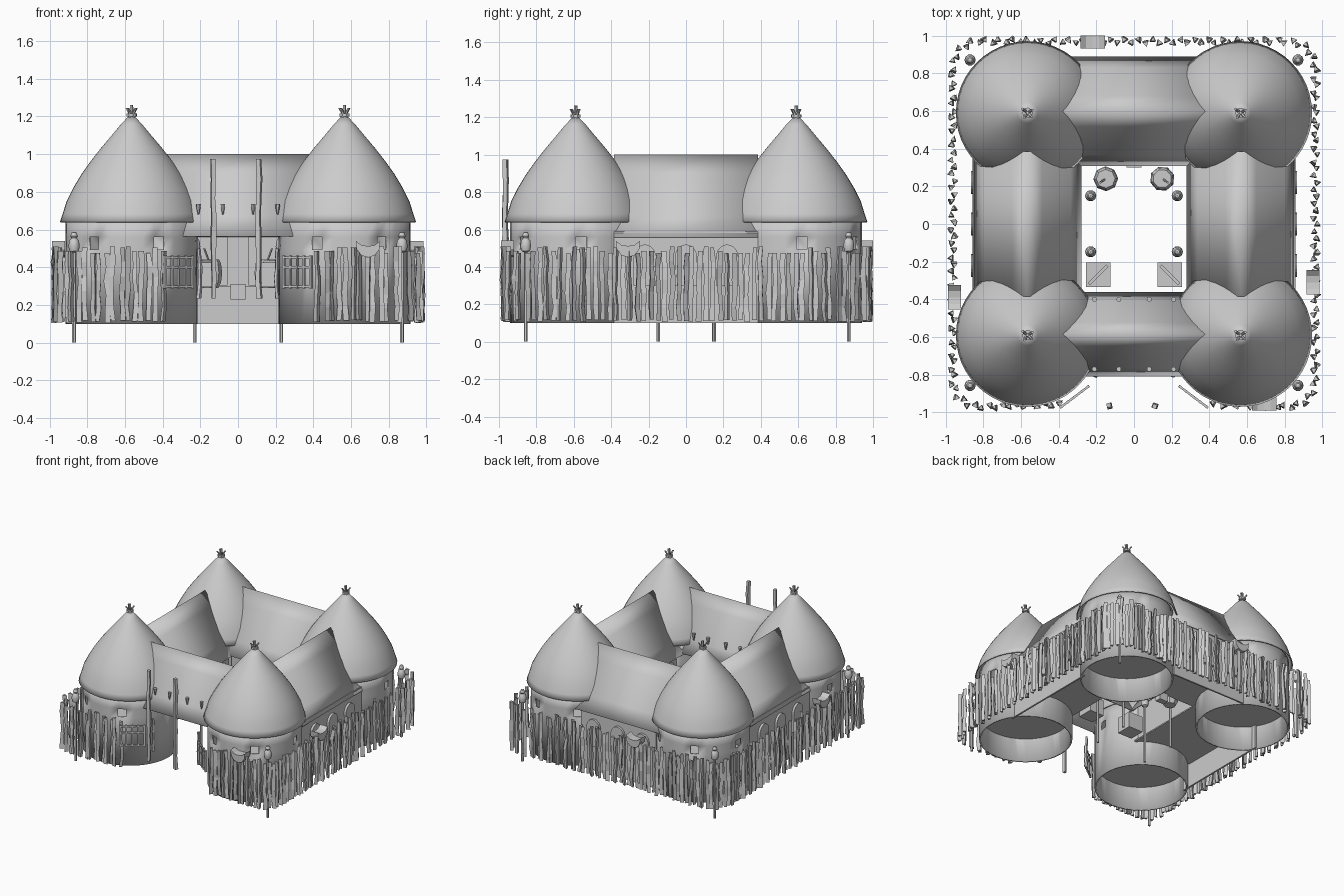
import bpy, math, random
from mathutils import Vector, Matrix

if "Cube" in bpy.data.objects:
    bpy.data.objects.remove(bpy.data.objects["Cube"])
random.seed(4)
TAU = math.tau


def mesh_obj(name, verts, faces, thick=0, smooth=0):
    me = bpy.data.meshes.new(name)
    me.from_pydata(verts, [], faces)
    ob = bpy.data.objects.new(name, me)
    bpy.context.collection.objects.link(ob)
    if thick:
        mod = ob.modifiers.new("thickness", 'SOLIDIFY')
        mod.thickness, mod.offset = thick, -1
    if smooth:
        bpy.ops.object.select_all(action='DESELECT')
        bpy.context.view_layer.objects.active = ob
        ob.select_set(True)
        bpy.ops.object.shade_smooth_by_angle(angle=math.radians(smooth))
    return ob


def lathe(profile, n, centre=(0, 0), skip=lambda row, i: False):
    """Revolve (radius, z) points listed bottom to top."""
    v = [(centre[0] + r * math.cos(TAU * i / n), centre[1] + r * math.sin(TAU * i / n), z)
         for r, z in profile for i in range(n)]
    f = [(k * n + i, k * n + (i + 1) % n, (k + 1) * n + (i + 1) % n, (k + 1) * n + i)
         for k in range(len(profile) - 1) for i in range(n) if not skip(k, i)]
    return v, f


def stick(path, radii, n=5):
    """Tapered rod through mostly vertical path points."""
    v, f = [], []
    a = random.random() * TAU
    for (x, y, z), r in zip(path, radii):
        v += [(x + r * math.cos(a + TAU * i / n), y + r * math.sin(a + TAU * i / n), z) for i in range(n)]
    for k in range(len(path) - 1):
        f += [(k * n + i, k * n + (i + 1) % n, (k + 1) * n + (i + 1) % n, (k + 1) * n + i) for i in range(n)]
    f += [tuple(range(n))[::-1], tuple(range(len(v) - n, len(v)))]
    return v, f


def crooked(x, y, z0, z1, r, wob, n=5, rings=6):
    path = [(x + random.uniform(-wob, wob), y + random.uniform(-wob, wob),
             z0 + (z1 - z0) * k / (rings - 1)) for k in range(rings)]
    return stick(path, [r * random.uniform(.8, 1.15) for _ in path], n)


def box(c, s, rot=0):
    m = Matrix.Translation(c) @ Matrix.Rotation(rot, 4, 'Z')
    v = [tuple(m @ Vector((x * s[0] / 2, y * s[1] / 2, z * s[2] / 2)))
         for x in (-1, 1) for y in (-1, 1) for z in (-1, 1)]
    return v, [(0, 1, 3, 2), (4, 6, 7, 5), (0, 4, 5, 1), (2, 3, 7, 6), (0, 2, 6, 4), (1, 5, 7, 3)]


def prism(outline, depth, c, rot=0):
    """Extrude an (across, z) outline horizontally, centred at c, turned by rot."""
    m = Matrix.Translation(c) @ Matrix.Rotation(rot, 4, 'Z')
    n = len(outline)
    v = [tuple(m @ Vector((a, s * depth / 2, z))) for s in (-1, 1) for a, z in outline]
    f = [(i, (i + 1) % n, n + (i + 1) % n, n + i) for i in range(n)]
    return v, f + [tuple(range(n))[::-1], tuple(range(n, 2 * n))]


def join(parts):
    V, F = [], []
    for v, f in parts:
        F += [tuple(i + len(V) for i in q) for q in f]
        V += v
    return V, F


# Corner huts: wall with window holes, raised floor, domed thatch roof, tied finial
HX, HY = .565, .59
roof_prof = [(.38, .64), (.365, .685), (.345, .75), (.31, .82), (.265, .895), (.215, .965),
             (.16, 1.035), (.105, 1.1), (.055, 1.16), (.012, 1.205)]
for sx in (-1, 1):
    for sy in (-1, 1):
        c = (sx * HX, sy * HY)
        off = 0 if sx > 0 else 5
        v, f = lathe([(.35, .1), (.35, .495), (.35, .56), (.35, .66)], 36, c,
                     lambda k, i: k == 1 and i % 6 == off)
        mesh_obj("hut_wall", v, f, .012, 40)
        mesh_obj("hut_floor", *stick([(*c, .295), (*c, .305)], [.345, .345], 36))
        v, f = lathe(roof_prof, 48, c)
        mesh_obj("hut_roof", v, f, .008, 40)
        parts = [stick([(c[0] + dx * .012, c[1] + dy * .012, 1.18), (c[0] + dx * .012, c[1] + dy * .012, 1.22),
                        (c[0] + dx * .026, c[1] + dy * .026, 1.245)], [.009, .008, .007])
                 for dx, dy in ((1, .6), (-1, .8), (-.7, -1), (.9, -.8))]
        parts.append(stick([(*c, 1.18), (*c, 1.262)], [.01, .009]))
        parts.append(stick([(*c, 1.2), (*c, 1.215)], [.028, .028], 8))
        mesh_obj("roof_finial", *join(parts))


# Galleries between the huts: gently convex ridge roofs
def gallery(name, c, hw, half, along_x, eave=.565):
    side = [(1, 0), (.8, .25), (.55, .525), (.28, .775)]
    pts = [(-a, h) for a, h in side] + [(0, 1)] + side[::-1]
    v = []
    for s in (-half, half):
        for a, h in pts:
            z = eave + h * (1 - eave)
            v.append((s, c + a * hw, z) if along_x else (c - a * hw, s, z))
    n = len(pts)
    mesh_obj(name, v, [(i, i + n, i + n + 1, i + 1) for i in range(n - 1)], .008, 30)


gallery("front_gallery_roof", -.585, .225, .385, True)
gallery("back_gallery_roof", .598, .29, .385, True)
for s in (-1, 1):
    gallery("side_gallery_roof", s * .568, .29, .385, False, .56)
    # Side walls, raised floor
    mesh_obj("side_outer_wall", *box((s * .84, 0, .345), (.014, .84, .49)))
    mesh_obj("side_inner_wall", *box((s * .33, 0, .445), (.014, .7, .29)))
    mesh_obj("side_gallery_floor", *box((s * .57, 0, .3), (.54, .7, .01)))
mesh_obj("back_outer_wall", *box((0, .865, .345), (.68, .014, .49)))
mesh_obj("back_inner_wall", *box((0, .35, .445), (.6, .014, .29)))
mesh_obj("back_gallery_floor", *box((0, .6, .3), (.6, .54, .01)))

# Arched shutters on the outside walls
arch = [(-.06, .3)] + [(-.06 * math.cos(t * math.pi / 10), .45 + .07 * math.sin(t * math.pi / 10))
                       for t in range(11)] + [(.06, .3)]
for t in (-.22, 0, .22):
    mesh_obj("arched_shutter", *prism(arch, .03, (t, .875, 0)))
    for s in (-1, 1):
        mesh_obj("arched_shutter", *prism(arch, .03, (s * .85, t, 0), math.pi / 2))

# Courtyard door and step
mesh_obj("courtyard_door", *box((0, .335, .435), (.11, .02, .27)))
mesh_obj("door_step", *box((0, .325, .27), (.08, .05, .08)))

# Palisade of crooked stakes along a rounded outline, gap at the front
P, R = .962, .14
outline = [Vector((-.40, -P + .005))]
for k, (cx, cy) in enumerate(((-1, -1), (-1, 1), (1, 1), (1, -1))):
    for j in range(6):
        a = math.radians(270 - 90 * k - 18 * j)
        outline.append(Vector((cx * (P - R) + R * math.cos(a), cy * (P - R) * 1.01 + R * math.sin(a))))
outline.append(Vector((.40, -P + .005)))
stakes, carry, idx, step = [], 0, 0, .037
for a, b in zip(outline, outline[1:]):
    d = (b - a).length
    while carry <= d:
        p = a.lerp(b, carry / d)
        p *= 1 + (.008 if idx % 2 else -.008)
        stakes.append(crooked(p.x, p.y, .11 + random.uniform(-.005, .01),
                              random.choice((.475, .485, .505, .51)), .0165, .006, 3))
        carry += step
        idx += 1
    carry -= d
mesh_obj("palisade_stakes", *join(stakes))

# Hides draped over the palisade
hide = [(-.065, .54), (-.035, .517), (0, .512), (.035, .517), (.065, .54), (.06, .495),
        (.035, .462), (0, .452), (-.035, .462), (-.06, .495)]
for x, y, r in ((-.22, .965, 0), (-.952, -.39, 1), (.95, -.31, 1), (.69, -.955, 0)):
    mesh_obj("draped_hide", *prism(hide, .07, (x, y, 0), r * math.pi / 2))

# Thin support posts, topped with pots at the corners
pot = [(.004, .475), (.024, .485), (.03, .51), (.026, .54), (.014, .555), (.02, .565), (.012, .585), (.001, .588)]
for x, y in ((.87, .87), (.23, .15)):
    for sx in (-1, 1):
        for sy in (-1, 1):
            q = (sx * x, sy * y * (.985 if sy < 0 else 1))
            mesh_obj("support_post", *stick([(*q, 0), (*q, .49)], [.01, .01], 6))
            mesh_obj("post_pot", *lathe(pot, 10, q), smooth=40)

# Gate poles, short side poles and pegs on the front roof
for x in (-.13, .11):
    mesh_obj("gate_pole", *crooked(x, -.965, .235, .975, .017, .004, 4, 8))
for s in (-1, 1):
    mesh_obj("short_pole", *crooked(s * .205, -.80, .235, .5, .012, .004))
    for x in (.08, .21):
        for y in (-.77, -.40):
            mesh_obj("roof_peg", *stick([(s * x, y, .68), (s * x, y, .71), (s * x, y, .735)],
                                        [.004, .01, .014], 6))
    # Lattice gate leaves, set diagonally against the front huts
    ctr, ang = Vector((s * .315, -.917, 0)), -s * math.radians(37)
    u = Vector((math.cos(ang), math.sin(ang), 0))
    bars = [box(ctr + u * t + Vector((0, 0, .375)), (w, .014, .175), ang)
            for t, w in ((-.09, .014), (-.045, .009), (0, .009), (.045, .009), (.09, .014))]
    bars += [box(ctr + Vector((0, 0, z)), (.19, .012, .012), ang) for z in (.298, .40, .452)]
    mesh_obj("lattice_gate", *join(bars))
    # Barrels with sticks, and open crates in the courtyard
    q = (s * .15, .24)
    mesh_obj("courtyard_barrel", *stick([(*q, z) for z in (.29, .32, .37, .42, .44)],
                                        [.045, .06, .066, .06, .05], 8))
    mesh_obj("barrel_stick", *stick([(q[0], q[1], .42), (q[0] + s * .03, q[1] - .02, .5)], [.006, .006]))
    v, f = box((s * .19, -.27, .36), (.13, .13, .13))
    mesh_obj("courtyard_crate", v, f[:5])
    mesh_obj("crate_stick", *box((s * .19, -.27, .428), (.14, .016, .016), -s * math.radians(45)))
